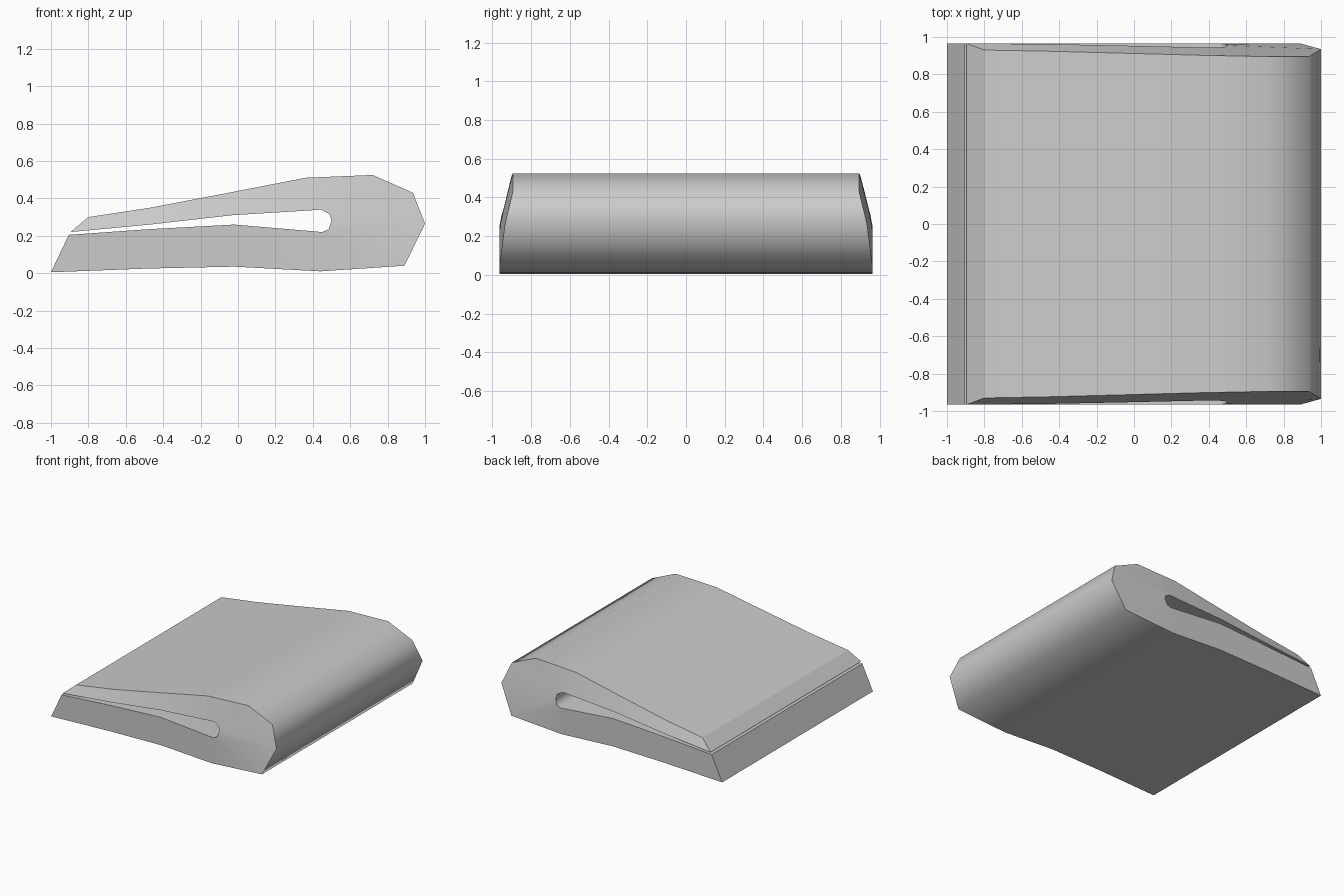
import bpy
import bmesh

cube = bpy.data.objects.get("Cube")
if cube:
    bpy.data.objects.remove(cube, do_unlink=True)

# Stations around the fold, from the lower layer's tip to the upper one's.
# Each point is x, z, half width.
OUTER = [(-1, .005, .965), (-.48, .025, .965), (-.02, .035, .965), (.44, .01, .965),
         (.89, .04, .965), (1, .265, .935), (.935, .43, .895), (.72, .525, .895),
         (.36, .51, .902), (-.05, .43, .913), (-.47, .35, .924), (-.8, .3, .93),
         (-.895, .22, .965)]
INNER = [(-.905, .205, .965), (-.48, .235, .965), (-.02, .26, .965), (.45, .22, .965),
         (.485, .235, .963), (.5, .28, .955), (.49, .315, .948), (.445, .34, .943),
         (.36, .334, .944), (-.03, .31, .953), (-.47, .26, .962), (-.8, .229, .965)]

fabric = bpy.data.materials.new("grey cloth")
fabric.use_nodes = True
grey = (.6, .6, .6, 1)
fabric.diffuse_color = grey
fabric.node_tree.nodes["Principled BSDF"].inputs["Base Color"].default_value = grey

bm = bmesh.new()


def rail(points, side):
    return [bm.verts.new((x, side * w, z)) for x, z, w in points]


front_out, back_out = rail(OUTER, -1), rail(OUTER, 1)
front_in, back_in = rail(INNER, -1), rail(INNER, 1)
# The upper layer closes to a sharp tip shared by both rails
front_in.append(front_out[-1])
back_in.append(back_out[-1])


def strip(a, b):
    for i in range(len(a) - 1):
        ring = list(dict.fromkeys((a[i], a[i + 1], b[i + 1], b[i])))
        bm.faces.new(ring)


strip(front_out, back_out)      # outside of the fold
strip(back_in, front_in)        # inside of the fold
strip(front_in, front_out)      # front edge
strip(back_out, back_in)        # back edge
bm.faces.new((front_out[0], front_in[0], back_in[0], back_out[0]))  # lower hem
bmesh.ops.recalc_face_normals(bm, faces=bm.faces)

# Smooth cloth with crisp rims, lower hem and upper hem
for face in bm.faces:
    face.smooth = True
for path in (front_out, back_out, front_in, back_in):
    for a, b in zip(path, path[1:]):
        bm.edges.get((a, b)).smooth = False
for a, b in ((front_out, back_out), (front_in, back_in)):
    for i in (0, -1):
        bm.edges.get((a[i], b[i])).smooth = False
bm.edges.get((front_out[-2], back_out[-2])).smooth = False
bm.edges.get((front_out[0], front_in[0])).smooth = False
bm.edges.get((back_out[0], back_in[0])).smooth = False

mesh = bpy.data.meshes.new("folded_cloth")
bm.to_mesh(mesh)
bm.free()
mesh.materials.append(fabric)
bpy.context.collection.objects.link(bpy.data.objects.new("folded_cloth", mesh))
